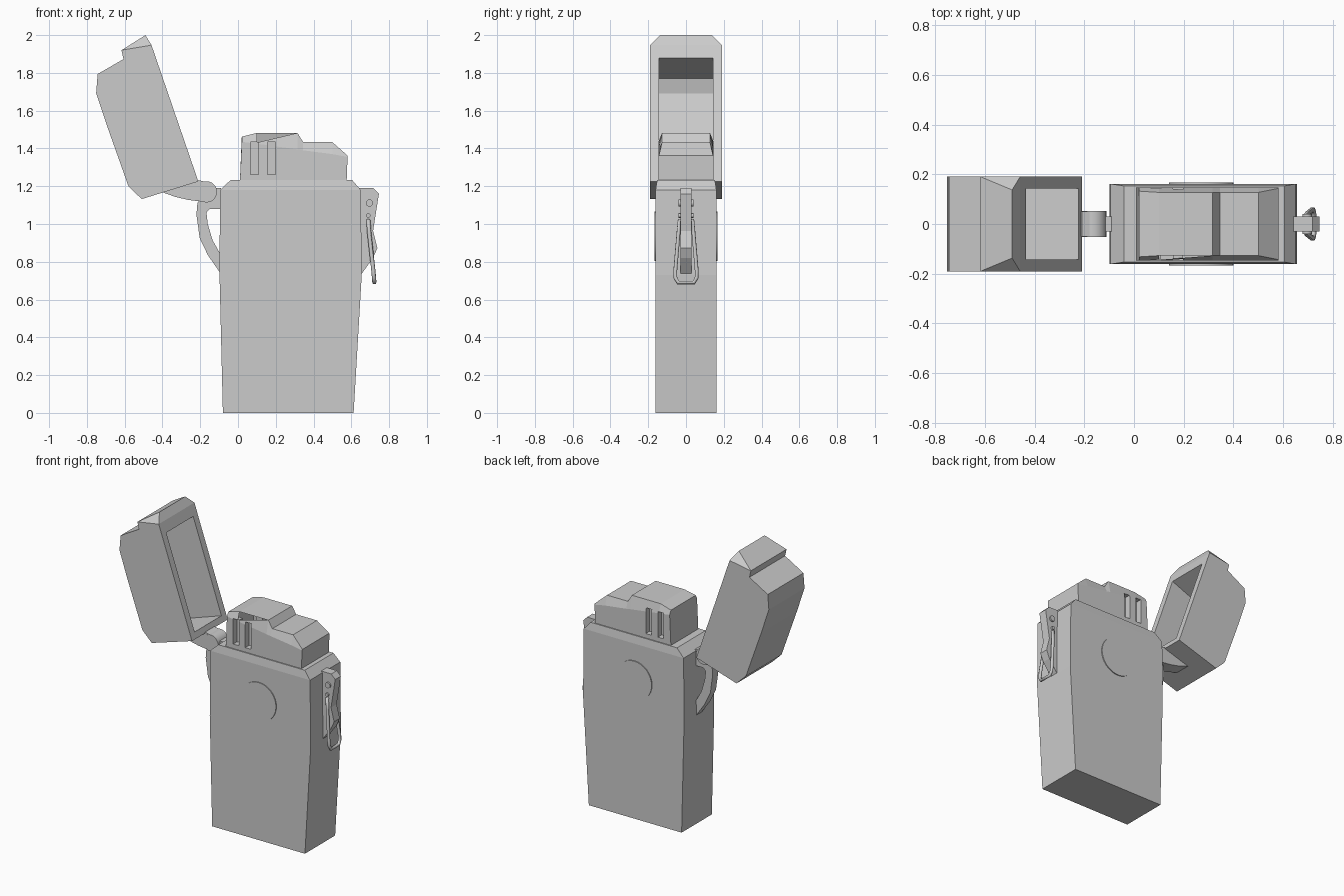
import bpy, bmesh, math
from mathutils import Vector

if "Cube" in bpy.data.objects:
    bpy.data.objects.remove(bpy.data.objects["Cube"])

grey = bpy.data.materials.new("plain grey")
grey.diffuse_color = (0.6, 0.6, 0.6, 1)
grey.use_nodes = True
grey.node_tree.nodes["Principled BSDF"].inputs["Base Color"].default_value = grey.diffuse_color


def finish(name, bm):
    bmesh.ops.recalc_face_normals(bm, faces=bm.faces)
    me = bpy.data.meshes.new(name)
    bm.to_mesh(me)
    bm.free()
    me.materials.append(grey)
    ob = bpy.data.objects.new(name, me)
    bpy.context.collection.objects.link(ob)
    return ob


def prism(name, pts, half, caps=None, narrow=None, y=0):
    """Extrude an (x, z) outline in y; narrow gives other half widths by point."""
    bm = bmesh.new()
    narrow = narrow or {}
    n = len(pts)
    sides = [[bm.verts.new((x, y + s * narrow.get(i, half), z))
              for i, (x, z) in enumerate(pts)] for s in (-1, 1)]
    for side in sides:
        for cap in caps or [range(n)]:
            bm.faces.new([side[i] for i in cap])
    for i in range(n):
        j = (i + 1) % n
        bm.faces.new((sides[0][i], sides[0][j], sides[1][j], sides[1][i]))
    return finish(name, bm)


def disc(name, x, z, r, half, sides=24, y=0):
    pts = [(x + r * math.cos(2 * math.pi * i / sides),
            z + r * math.sin(2 * math.pi * i / sides)) for i in range(sides)]
    ob = prism(name, pts, half, y=y)
    bpy.ops.object.select_all(action='DESELECT')
    bpy.context.view_layer.objects.active = ob
    ob.select_set(True)
    bpy.ops.object.shade_smooth_by_angle(angle=math.radians(35))
    return ob


def cut(ob, cutter):
    cutter.hide_render = True
    cutter.hide_viewport = True
    mod = ob.modifiers.new("cut", 'BOOLEAN')
    mod.operation = 'DIFFERENCE'
    mod.solver = 'EXACT'
    mod.object = cutter


# Tapered body with a chamfered top
prism("body", [(-.08, 0), (.612, 0), (.655, .73), (.65, 1.18), (.605, 1.232),
               (-.04, 1.232), (-.095, 1.18), (-.098, .74)], .161,
      caps=[[0, 1, 2, 3, 6, 7], [3, 4, 5, 6]], narrow={4: .153, 5: .153})

# Round badge plates on both broad sides
for label, s in (("front", -1), ("back", 1)):
    disc(label + "_badge", .27, .935, .13, .004, 32, y=s * .163)

# Burner head, lofted along x: x at base, x at top, shoulder height, top height
bm = bmesh.new()
rings = []
for xb, xt, shoulder, top, yt in [(.01, .02, 1.435, 1.462, .132), (.10, .10, 1.425, 1.482, .127),
                                  (.315, .315, 1.395, 1.482, .127), (.345, .345, 1.39, 1.433, .127),
                                  (.50, .50, 1.37, 1.433, .127), (.575, .58, 1.355, 1.362, .143)]:
    half = [(xb, .146, 1.22), (xt, .146, shoulder), (xt, yt, top)]
    rings.append([bm.verts.new((x, -y, z)) for x, y, z in half] +
                 [bm.verts.new((x, y, z)) for x, y, z in reversed(half)])
for a, b in zip(rings, rings[1:]):
    for i in range(6):
        j = (i + 1) % 6
        bm.faces.new((a[i], a[j], b[j], b[i]))
bm.faces.new(rings[0])
bm.faces.new(rings[-1])
head = finish("burner_head", bm)

# Air slots on both sides of the head
for x in (.087, .177):
    for s in (-1, 1):
        slot = prism("slot_cutter", [(x - .021, 1.262), (x + .021, 1.262),
                                     (x + .021, 1.433), (x - .021, 1.433)], .04, y=s * .145)
        cut(head, slot)

# Hollow open lid
lid = prism("lid", [(-.49, 2.0), (-.617, 1.92), (-.606, 1.873), (-.743, 1.794), (-.751, 1.693),
                    (-.695, 1.524), (-.58, 1.2), (-.51, 1.132), (-.21, 1.225), (-.458, 1.947)],
            .19, caps=[[0, 1, 9], [1, 2, 9], [2, 3, 4, 5, 6, 7, 8, 9]], narrow={0: .137})
cavity = prism("lid_cavity_cutter", [(-.388, 1.897), (-.70, 1.77), (-.715, 1.69), (-.55, 1.22),
                                     (-.49, 1.175), (-.178, 1.28)], .143)
cut(lid, cavity)

# Hinge: barrel, lid leaf, body lug and curved arm
disc("hinge_barrel", -.167, 1.17, .056, .053)
prism("hinge_leaf", [(-.40, 1.168), (-.33, 1.143), (-.26, 1.127), (-.167, 1.116),
                     (-.15, 1.18), (-.167, 1.222), (-.21, 1.232), (-.25, 1.215)], .05)
prism("hinge_arm", [(-.09, 1.19), (-.13, 1.19), (-.19, 1.15), (-.215, 1.11), (-.22, 1.05),
                    (-.203, .926), (-.16, .836), (-.09, .735), (-.09, .835), (-.135, .915),
                    (-.16, 1.0), (-.167, 1.06), (-.15, 1.08), (-.09, 1.08)], .03)

# Clip bracket with its two pins
prism("clip_bracket", [(.60, 1.19), (.717, 1.19), (.746, 1.16), (.715, .963), (.738, .873),
                       (.715, .82), (.65, .73), (.60, .73)], .03)
disc("bracket_pin", .696, 1.111, .019, .041, 16)
disc("wire_pin", .69, 1.045, .012, .041, 12)

# Wire loop hanging from the bracket
cu = bpy.data.curves.new("wire_loop", 'CURVE')
cu.dimensions = '3D'
cu.bevel_depth = .011
cu.bevel_resolution = 1
half = [(.69, .036, 1.02), (.695, .04, .95), (.717, .057, .75), (.72, .056, .715), (.722, .042, .69)]
path = half + [(x, -y, z) for x, y, z in reversed(half)]
sp = cu.splines.new('POLY')
sp.points.add(len(path) - 1)
for p, co in zip(sp.points, path):
    p.co = (*co, 1)
sp.use_cyclic_u = True
cu.materials.append(grey)
bpy.context.collection.objects.link(bpy.data.objects.new("wire_loop", cu))
